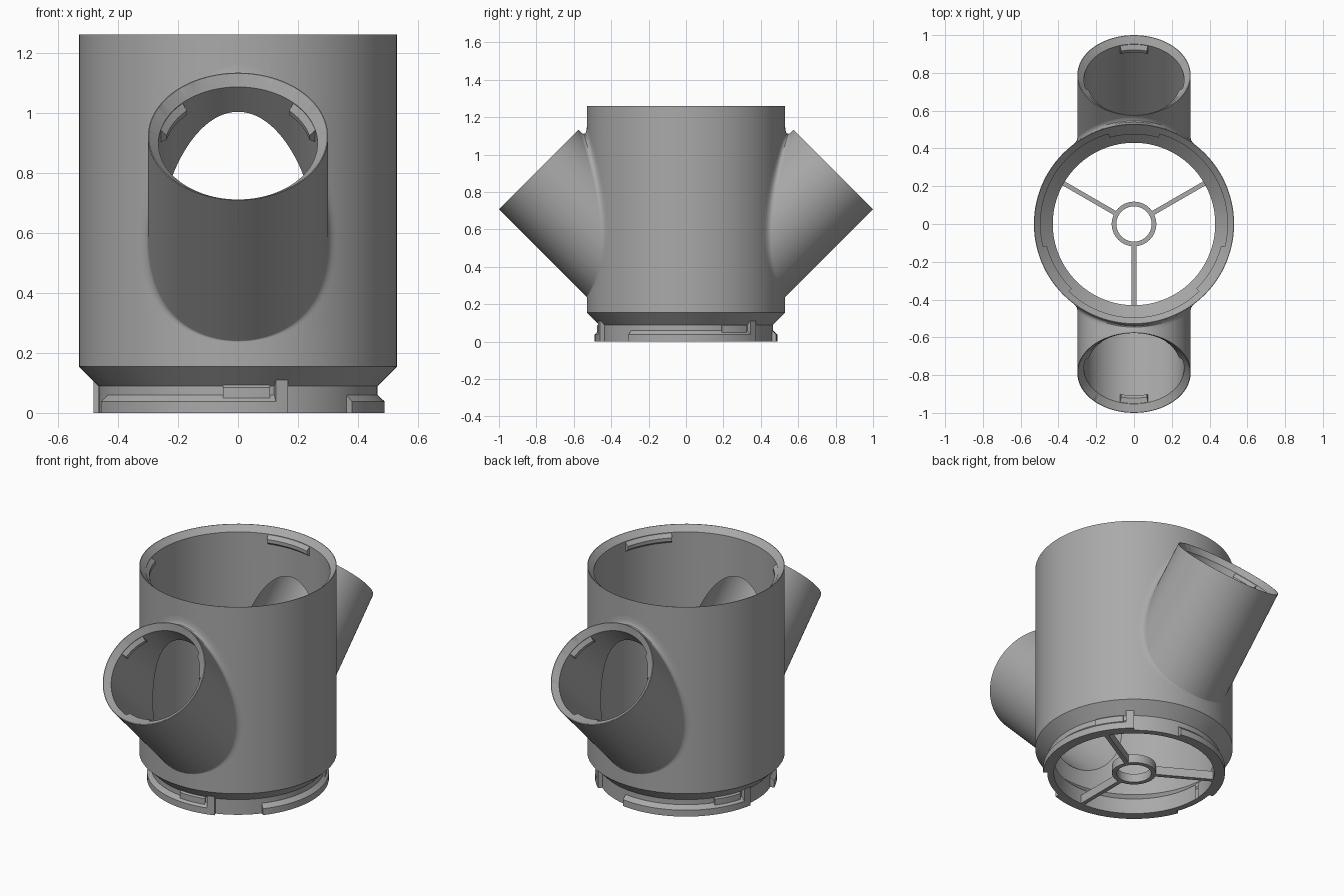
import bpy, bmesh
from math import sin, cos, sqrt, radians, pi
from mathutils import Matrix, Vector

if "Cube" in bpy.data.objects:
    bpy.data.objects.remove(bpy.data.objects["Cube"])

grey = bpy.data.materials.new("plain grey")
grey.use_nodes = True
colour = (0.40, 0.40, 0.40, 1)
grey.diffuse_color = colour
grey.node_tree.nodes["Principled BSDF"].inputs["Base Color"].default_value = colour

BODY_R, TUBE_R, WALL, TAB = 0.53, 0.30, 0.035, 0.02
TOP, AXIS_Z, REACH = 1.26, 0.133, 1.114
SEG = 128


def finish(name, bm, matrix=Matrix()):
    bmesh.ops.remove_doubles(bm, verts=bm.verts, dist=1e-5)
    bmesh.ops.recalc_face_normals(bm, faces=bm.faces)
    bm.transform(matrix)
    mesh = bpy.data.meshes.new(name)
    bm.to_mesh(mesh)
    bm.free()
    mesh.materials.append(grey)
    ob = bpy.data.objects.new(name, mesh)
    bpy.context.collection.objects.link(ob)
    return ob


def shade(ob):
    bpy.ops.object.select_all(action='DESELECT')
    ob.select_set(True)
    bpy.context.view_layer.objects.active = ob
    bpy.ops.object.shade_smooth_by_angle(angle=radians(30))


def lathe(name, profile, matrix=Matrix(), start=0, end=360, closed=False):
    """Spin a (radius, height) profile; partial sweeps get end caps."""
    bm = bmesh.new()
    full = end - start == 360
    steps = SEG if full else max(2, round((end - start) / 3))
    rings = []
    for i in range(steps + 1):
        a = radians(start + (end - start) * i / steps)
        rings.append([bm.verts.new((r * cos(a), r * sin(a), z)) for r, z in profile])
    n = len(profile)
    for a, b in zip(rings, rings[1:]):
        for j in range(n if closed else n - 1):
            k = (j + 1) % n
            quad = [a[j], b[j], b[k], a[k]]
            if profile[j][0] == 0:
                quad.remove(b[j])
            if profile[k][0] == 0:
                quad.remove(b[k])
            bm.faces.new(quad)
    if closed and not full:
        bm.faces.new(rings[0])
        bm.faces.new(rings[-1])
    return finish(name, bm, matrix)


def boolean(target, cutter, operation):
    mod = target.modifiers.new("join", 'BOOLEAN')
    mod.object, mod.operation, mod.solver = cutter, operation, 'EXACT'
    bpy.ops.object.select_all(action='DESELECT')
    target.select_set(True)
    bpy.context.view_layer.objects.active = target
    bpy.ops.object.modifier_apply(modifier=mod.name)
    bpy.data.objects.remove(cutter)


def mouth_tabs(name, radius, matrix, first):
    """Three locking tabs just inside a chamfered mouth at local z = 0."""
    r = radius - WALL
    section = [(r + 0.005, -WALL), (r, -WALL), (r - TAB, -WALL - TAB),
               (r - TAB, -WALL - 2 * TAB), (r + 0.005, -WALL - 3 * TAB)]
    for i in range(3):
        mid = first + 120 * i
        shade(lathe(name, section, matrix, mid - 16, mid + 16, closed=True))


# Frames of the two slanted tubes, local z along the tube axis
frames = [Matrix.Rotation(turn, 4, 'Z') @ Matrix.Translation((0, 0, AXIS_Z))
          @ Matrix.Rotation(pi / 4, 4, 'X') for turn in (0, pi)]

# Outer solid: body with chamfer and neck, plus tubes
body = lathe("main_body", [(0, 0), (0.465, 0), (0.465, 0.09), (BODY_R, 0.155),
                           (BODY_R, TOP), (0, TOP)])
for f in frames:
    tube = lathe("side_tube", [(0, 0.35), (TUBE_R, 0.35), (TUBE_R, REACH), (0, REACH)], f)
    boolean(body, tube, 'UNION')


# Hollow out the body and tubes with chamfered mouths
def mouth(radius, z):
    r = radius - 0.003
    return [(radius - WALL, z - WALL + 0.003), (r, z), (r + 0.1, z + 0.1), (0, z + 0.1)]


cavity = lathe("cavity_cutter", [(0, -0.1), (0.43, -0.1), (0.43, 0.09), (0.495, 0.155)]
               + mouth(BODY_R, TOP))
boolean(body, cavity, 'DIFFERENCE')
for f in frames:
    bore = lathe("bore_cutter", [(0, 0.21), (TUBE_R - WALL, 0.21)] + mouth(TUBE_R, REACH), f)
    boolean(body, bore, 'DIFFERENCE')
shade(body)

# Locking tabs
mouth_tabs("body_tab", BODY_R, Matrix.Translation((0, 0, TOP)), 90)
for f in frames:
    mouth_tabs("tube_tab", TUBE_R, f @ Matrix.Translation((0, 0, REACH)), 30)


# Fillets where the tubes meet the body, fading out below
def seam(r, t, lift=0):
    x = r * cos(t)
    along = r * sin(t) + sqrt(2 * (BODY_R ** 2 - x * x))
    return Vector((x, r * sin(t), along + lift))


for f in frames:
    bm = bmesh.new()
    rows = []
    for i in range(SEG):
        t = 2 * pi * i / SEG
        d = 0.002 + 0.048 * (0.5 + 0.5 * sin(t))
        a, p, b = seam(TUBE_R + d, t), seam(TUBE_R, t), seam(TUBE_R, t, d)
        rows.append([bm.verts.new((1 - u) ** 2 * a + 2 * u * (1 - u) * p + u * u * b)
                     for u in (k / 6 for k in range(7))])
    for i in range(SEG):
        a, b = rows[i - 1], rows[i]
        for k in range(6):
            bm.faces.new([a[k], a[k + 1], b[k + 1], b[k]])
    shade(finish("tube_fillet", bm, f))

# Bayonet flanges, detents and stops around the neck
for i in range(3):
    a = 201 + 120 * i
    shade(lathe("neck_flange", [(0.45, 0), (0.488, 0), (0.488, 0.038), (0.465, 0.06),
                                (0.45, 0.06)], Matrix(), a, a + 86, True))
    shade(lathe("neck_detent", [(0.45, 0.05), (0.476, 0.05), (0.476, 0.085),
                                (0.466, 0.094), (0.45, 0.094)], Matrix(), a + 63, a + 82, True))
    shade(lathe("neck_stop", [(0.45, 0), (0.488, 0), (0.488, 0.11), (0.45, 0.11)],
                Matrix(), a + 84, a + 89, True))

# Hub ring with three spokes across the bottom
shade(lathe("hub_ring", [(0.093, 0), (0.118, 0), (0.118, 0.05), (0.093, 0.05)], closed=True))
for i in range(3):
    bm = bmesh.new()
    bmesh.ops.create_cube(bm, size=1)
    size = Matrix.Diagonal((0.335, 0.024, 0.05, 1))
    finish("spoke", bm, Matrix.Rotation(radians(30 + 120 * i), 4, 'Z')
           @ Matrix.Translation((0.28, 0, 0.025)) @ size)
